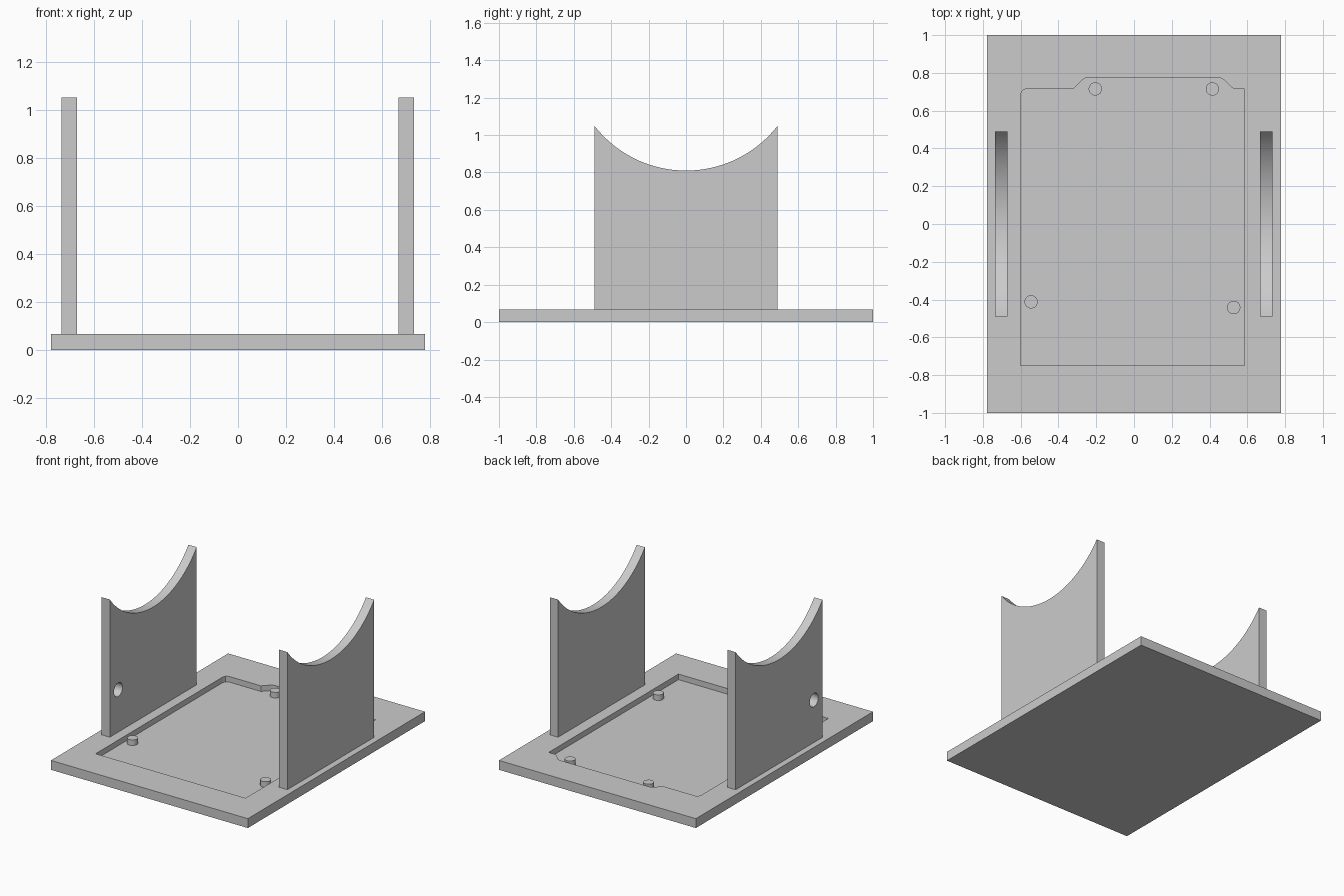
import bpy, bmesh, math
from mathutils import Vector

if "Cube" in bpy.data.objects:
    bpy.data.objects.remove(bpy.data.objects["Cube"], do_unlink=True)

grey = bpy.data.materials.new("plain_grey")
grey.use_nodes = True
colour = (0.6, 0.6, 0.6, 1)
grey.diffuse_color = colour
grey.node_tree.nodes["Principled BSDF"].inputs["Base Color"].default_value = colour

PLATE_X, PLATE_Y, PLATE_TOP = 0.778, 1.0, 0.067
FLOOR = 0.027
WALL_Y, WALL_TOP, SADDLE_LOW = 0.49, 1.05, 0.81


def prism(name, outline, offset):
    """Extrude a closed outline of 3D points along an offset vector."""
    bm = bmesh.new()
    face = bm.faces.new([bm.verts.new(p) for p in outline])
    new = bmesh.ops.extrude_face_region(bm, geom=[face])["geom"]
    verts = [v for v in new if isinstance(v, bmesh.types.BMVert)]
    bmesh.ops.translate(bm, verts=verts, vec=Vector(offset))
    bmesh.ops.recalc_face_normals(bm, faces=bm.faces)
    mesh = bpy.data.meshes.new(name)
    bm.to_mesh(mesh)
    bm.free()
    mesh.materials.append(grey)
    obj = bpy.data.objects.new(name, mesh)
    bpy.context.collection.objects.link(obj)
    return obj


def circle(point, radius, steps=48):
    """Points of a circle, placed in space by the given function."""
    turns = [math.tau * i / steps for i in range(steps)]
    return [point(radius * math.cos(t), radius * math.sin(t)) for t in turns]


def activate(obj):
    bpy.ops.object.select_all(action="DESELECT")
    obj.select_set(True)
    bpy.context.view_layer.objects.active = obj


def cut(obj, cutter):
    mod = obj.modifiers.new("cut", "BOOLEAN")
    mod.operation, mod.solver, mod.object = "DIFFERENCE", "EXACT", cutter
    cutter.hide_render = True
    activate(obj)
    bpy.ops.object.modifier_apply(modifier=mod.name)
    bpy.data.objects.remove(cutter, do_unlink=True)


def smooth(obj):
    activate(obj)
    bpy.ops.object.shade_smooth_by_angle(angle=math.radians(30))


# Base plate with a shallow shaped pocket
corners = [(-1, -1), (1, -1), (1, 1), (-1, 1)]
plate = prism("base_plate", [(x * PLATE_X, y * PLATE_Y, 0) for x, y in corners],
              (0, 0, PLATE_TOP))
pocket = [(-0.6, -0.75), (0.585, -0.75), (0.585, 0.715), (0.53, 0.715),
          (0.515, 0.725), (0.475, 0.765), (0.46, 0.772), (-0.26, 0.772),
          (-0.275, 0.762), (-0.32, 0.715), (-0.575, 0.715), (-0.592, 0.705),
          (-0.6, 0.685)]
cut(plate, prism("pocket_cutter", [(x, y, FLOOR) for x, y in pocket], (0, 0, 0.2)))

# Four mounting pegs on the pocket floor
pegs = {"back_right": (-0.205, 0.715), "back_left": (0.415, 0.715),
        "front_right": (-0.545, -0.412), "front_left": (0.528, -0.442)}
for place, (px, py) in pegs.items():
    ring = circle(lambda a, b: (px + a, py + b, FLOOR - 0.005), 0.035, 32)
    smooth(prism(place + "_peg", ring, (0, 0, PLATE_TOP - FLOOR + 0.005)))

# Two upright walls with a curved saddle in the top edge
sag = WALL_TOP - SADDLE_LOW
radius = (WALL_Y ** 2 + sag ** 2) / (2 * sag)
half = math.asin(WALL_Y / radius)
STEPS = 40
saddle = []
for i in range(STEPS + 1):
    t = half * (1 - 2 * i / STEPS)
    saddle.append((radius * math.sin(t), SADDLE_LOW + radius * (1 - math.cos(t))))
profile = [(-WALL_Y, PLATE_TOP), (WALL_Y, PLATE_TOP)] + saddle
walls = {}
for side, x in (("right", -0.735), ("left", 0.668)):
    walls[side] = prism(side + "_wall", [(x, y, z) for y, z in profile],
                        (0.065, 0, 0))

# Cable hole through one wall
ring = circle(lambda a, b: (-0.9, -0.395 + a, 0.37 + b), 0.048)
cut(walls["right"], prism("hole_cutter", ring, (0.4, 0, 0)))
for wall in walls.values():
    smooth(wall)
